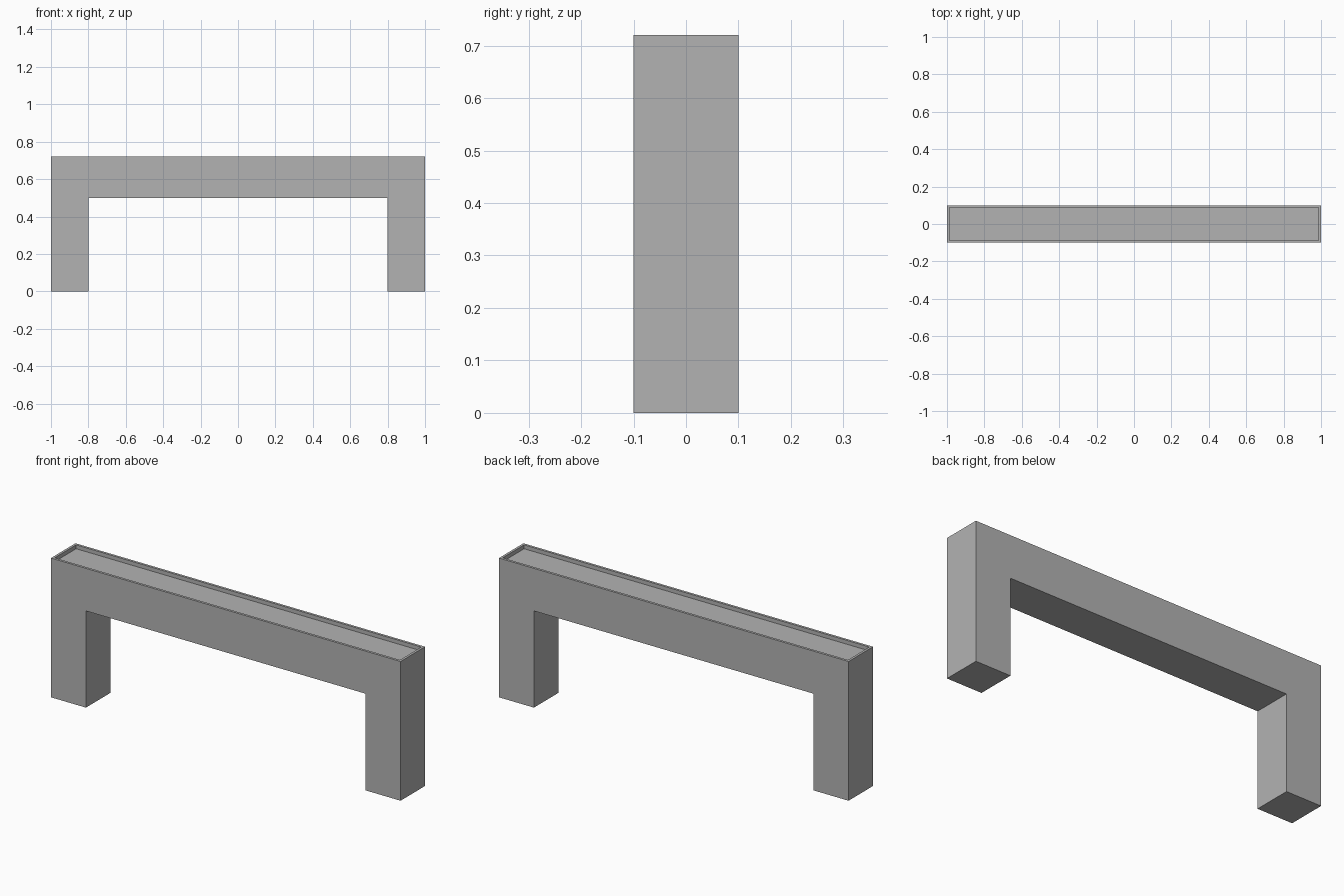
import bpy
import bmesh

if "Cube" in bpy.data.objects:
    bpy.data.objects.remove(bpy.data.objects["Cube"], do_unlink=True)

HALF_LENGTH, HALF_DEPTH, HEIGHT = 1.0, 0.1, 0.72
LEG_INNER, UNDERSIDE = 0.8, 0.5
RIM, RECESS = 0.018, 0.02

# Plain grey finish
grey = bpy.data.materials.new("grey")
grey.use_nodes = True
colour = (0.45, 0.45, 0.45, 1)
grey.diffuse_color = colour
grey.node_tree.nodes["Principled BSDF"].inputs["Base Color"].default_value = colour

# Arch profile: half the outline, mirrored to the other side
half = [(LEG_INNER, UNDERSIDE), (LEG_INNER, 0), (HALF_LENGTH, 0), (HALF_LENGTH, HEIGHT)]
outline = half + [(-x, z) for x, z in reversed(half)]

# Extrude the arch from front to back
bm = bmesh.new()
front = bm.faces.new([bm.verts.new((x, -HALF_DEPTH, z)) for x, z in outline])
extruded = bmesh.ops.extrude_face_region(bm, geom=[front])["geom"]
moved = [v for v in extruded if isinstance(v, bmesh.types.BMVert)]
bmesh.ops.translate(bm, verts=moved, vec=(0, 2 * HALF_DEPTH, 0))
bmesh.ops.recalc_face_normals(bm, faces=bm.faces)

# Shallow tray sunk into the top, leaving a thin rim
top = max(bm.faces, key=lambda f: f.calc_center_median().z)
bmesh.ops.inset_region(bm, faces=[top], thickness=RIM)
walls = bmesh.ops.extrude_face_region(bm, geom=[top])["geom"]
floor = [v for v in walls if isinstance(v, bmesh.types.BMVert)]
bmesh.ops.translate(bm, verts=floor, vec=(0, 0, -RECESS))
if top.is_valid:
    bmesh.ops.delete(bm, geom=[top], context="FACES_ONLY")
bmesh.ops.recalc_face_normals(bm, faces=bm.faces)

mesh = bpy.data.meshes.new("arched_bench")
bm.to_mesh(mesh)
bm.free()
mesh.materials.append(grey)
bench = bpy.data.objects.new("arched_bench", mesh)
bpy.context.collection.objects.link(bench)
